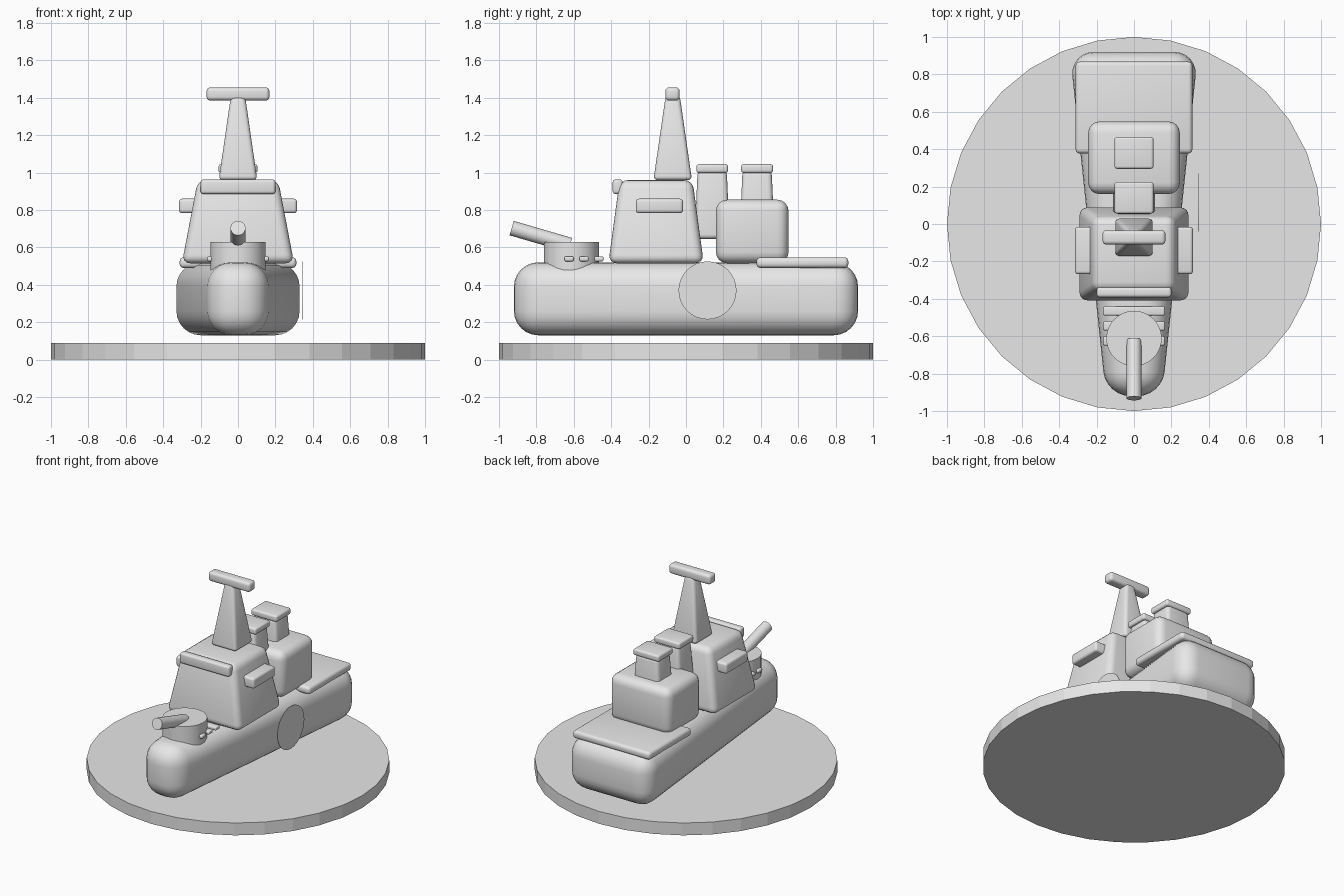
import bpy, bmesh, math
from mathutils import Vector

cube = bpy.data.objects.get("Cube")
if cube:
    bpy.data.objects.remove(cube, do_unlink=True)

grey = bpy.data.materials.new("plain_grey")
grey.use_nodes = True
colour = (0.8, 0.8, 0.8, 1)
grey.diffuse_color = colour
grey.node_tree.nodes["Principled BSDF"].inputs["Base Color"].default_value = colour


def finish(name, bm):
    """Turn a bmesh into a named object with smooth rounded edges."""
    bmesh.ops.recalc_face_normals(bm, faces=bm.faces)
    mesh = bpy.data.meshes.new(name)
    bm.to_mesh(mesh)
    bm.free()
    mesh.materials.append(grey)
    ob = bpy.data.objects.new(name, mesh)
    bpy.context.collection.objects.link(ob)
    bpy.ops.object.select_all(action='DESELECT')
    ob.select_set(True)
    bpy.context.view_layer.objects.active = ob
    bpy.ops.object.shade_smooth_by_angle(angle=math.radians(30))
    return ob


def block(name, z, bottom, top=None, bevel=0.02, segments=4):
    """Rounded block; bottom and top are (half width, y front, y back)."""
    top = top or bottom
    bm = bmesh.new()
    bmesh.ops.create_cube(bm, size=2)
    for v in bm.verts:
        half, front, back = top if v.co.z > 0 else bottom
        v.co = (v.co.x * half, back if v.co.y > 0 else front, z[v.co.z > 0])
    bmesh.ops.bevel(bm, geom=list(bm.edges), offset=bevel, segments=segments,
                    profile=0.5, affect='EDGES', clamp_overlap=True)
    return finish(name, bm)


def cylinder(name, start, end, radius, sides=32):
    """Cylinder between two points."""
    start, end = Vector(start), Vector(end)
    axis = end - start
    bm = bmesh.new()
    bmesh.ops.create_cone(bm, cap_ends=True, segments=sides, radius1=radius,
                          radius2=radius, depth=axis.length)
    if axis.x or axis.y:
        bmesh.ops.rotate(bm, verts=bm.verts, matrix=axis.to_track_quat('Z', 'Y').to_matrix())
    bmesh.ops.translate(bm, verts=bm.verts, vec=(start + end) / 2)
    return finish(name, bm)


# Display base: faceted edge
base = cylinder("display_base", (0, 0, 0), (0, 0, 0.09), 1)
base.data.shade_flat()

# Hull: rounded box, narrowing towards the bow
bm = bmesh.new()
bmesh.ops.create_cube(bm, size=2)
for v in bm.verts:
    half = 0.343 if v.co.y > 0 else 0.15
    v.co = (v.co.x * half, v.co.y * 0.92, 0.325 + v.co.z * 0.195)
bmesh.ops.bevel(bm, geom=list(bm.edges), offset=0.13, segments=6, profile=0.5,
                affect='EDGES', clamp_overlap=True)
finish("hull", bm)

# Round plate beside the hull, on the left only
cylinder("side_plate", (0.343, 0.115, 0.37), (0.346, 0.115, 0.37), 0.155)

# Bow gun with foredeck bars
cylinder("turret", (0, -0.612, 0.48), (0, -0.612, 0.63), 0.148)
cylinder("gun_barrel", (0, -0.62, 0.612), (0, -0.932, 0.703), 0.04, 24)
for i, y in enumerate((-0.625, -0.545, -0.465)):
    block(f"foredeck_bar_{i + 1}", (0.525, 0.552), (0.165, y - 0.025, y + 0.025), bevel=0.01)

# Bridge cabin, visor and side wings
block("cabin", (0.515, 0.96), (0.3, -0.415, 0.095), (0.215, -0.355, 0.035), bevel=0.045)
block("cabin_visor", (0.885, 0.963), (0.2, -0.392, -0.338), bevel=0.016)
block("bridge_wings", (0.783, 0.86), (0.315, -0.268, -0.016), bevel=0.016)

# Mast and crossbar
block("mast", (0.96, 1.41), (0.103, -0.174, 0.032), (0.038, -0.109, -0.033), bevel=0.022)
block("mast_crossbar", (1.385, 1.455), (0.168, -0.11, -0.034), bevel=0.02)

# Deckhouse and aft deck
block("deckhouse", (0.515, 0.855), (0.245, 0.16, 0.548), bevel=0.06)
block("aft_deck", (0.49, 0.547), (0.312, 0.377, 0.868), bevel=0.022)

# Two matching funnels with caps
for name, y in (("front", 0.14), ("rear", 0.38)):
    block(f"{name}_funnel", (0.645, 1.01), (0.115, y - 0.094, y + 0.094),
          (0.09, y - 0.078, y + 0.078), bevel=0.025)
    block(f"{name}_funnel_cap", (0.998, 1.045), (0.104, y - 0.085, y + 0.085), bevel=0.014)
